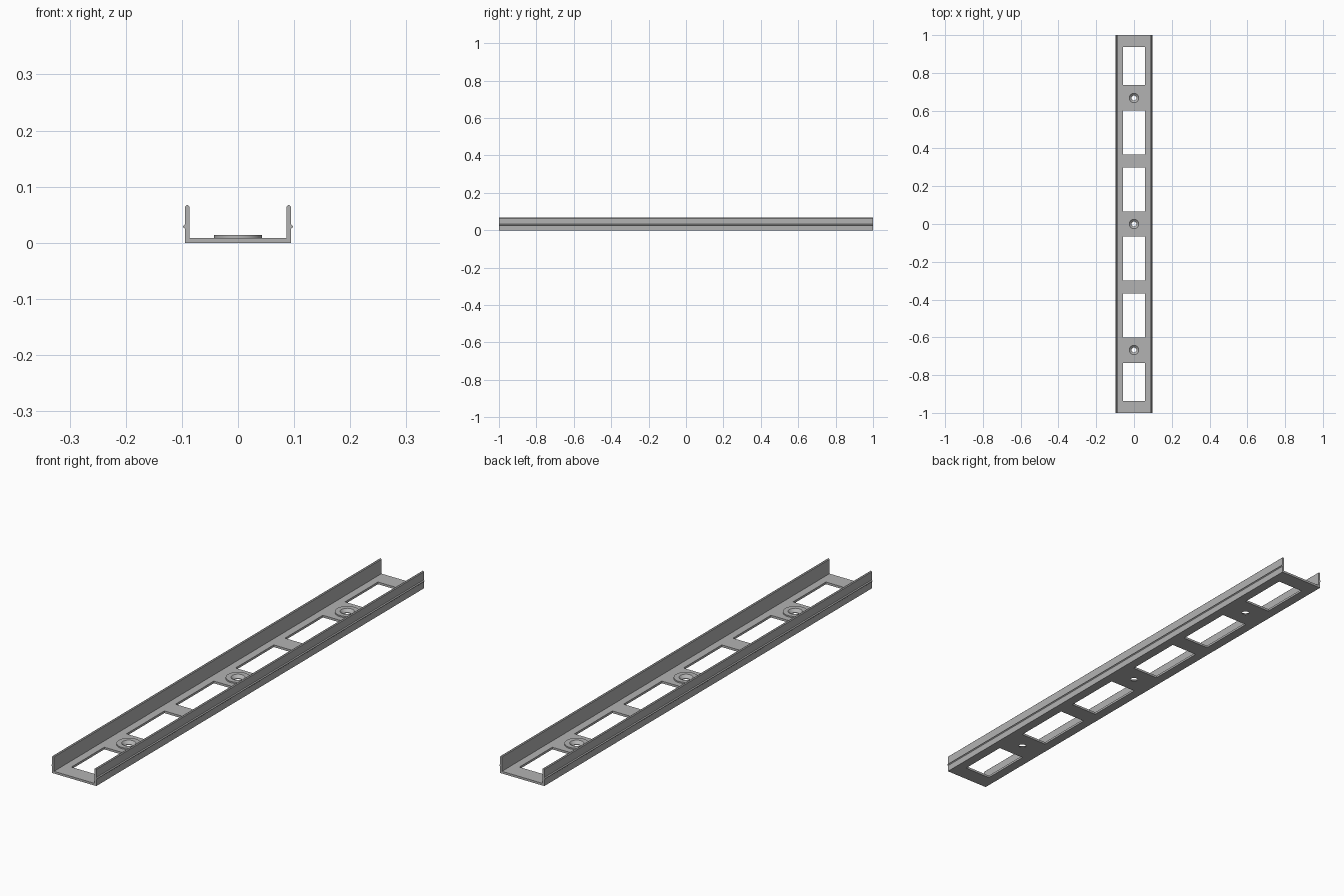
import bpy
import bmesh
from math import radians
from mathutils import Matrix

if "Cube" in bpy.data.objects:
    bpy.data.objects.remove(bpy.data.objects["Cube"], do_unlink=True)

HALF_W, WALL, FLOOR, HEIGHT = 0.0945, 0.008, 0.0085, 0.067
BOSS_TOP = 0.0135

grey = bpy.data.materials.new("light_grey")
grey.use_nodes = True
colour = (0.45, 0.45, 0.45, 1)
grey.diffuse_color = colour
grey.node_tree.nodes["Principled BSDF"].inputs["Base Color"].default_value = colour


def make_object(name, bm):
    bmesh.ops.recalc_face_normals(bm, faces=bm.faces)
    mesh = bpy.data.meshes.new(name)
    bm.to_mesh(mesh)
    bm.free()
    mesh.materials.append(grey)
    obj = bpy.data.objects.new(name, mesh)
    bpy.context.collection.objects.link(obj)
    return obj


def box(bm, x, y0, y1, z0, z1):
    size = Matrix.Diagonal((2 * x, y1 - y0, z1 - z0, 1))
    place = Matrix.Translation((0, (y0 + y1) / 2, (z0 + z1) / 2))
    bmesh.ops.create_cube(bm, size=1, matrix=place @ size)


def cone(bm, y, z0, z1, r0, r1):
    bmesh.ops.create_cone(bm, cap_ends=True, segments=40, radius1=r0, radius2=r1,
                          depth=z1 - z0, matrix=Matrix.Translation((0, y, (z0 + z1) / 2)))


def boolean(obj, tool, operation):
    mod = obj.modifiers.new(tool.name, 'BOOLEAN')
    mod.operation, mod.solver, mod.object = operation, 'EXACT', tool
    tool.hide_render = True
    tool.hide_viewport = False
    bpy.context.view_layer.objects.active = obj
    bpy.ops.object.modifier_apply(modifier=mod.name)
    bpy.data.objects.remove(tool, do_unlink=True)


# Channel section: floor, snap ridge, rounded lip, inner wall (right half, mirrored)
inner = HALF_W - WALL
half = [(HALF_W, 0), (HALF_W, 0.025), (0.098, 0.028), (0.098, 0.030), (HALF_W, 0.033),
        (HALF_W, HEIGHT - 0.003), (HALF_W - 0.003, HEIGHT),
        (inner + 0.003, HEIGHT), (inner, HEIGHT - 0.003), (inner, FLOOR)]
section = half + [(-x, z) for x, z in reversed(half)]
bm = bmesh.new()
face = bm.faces.new([bm.verts.new((x, -1, z)) for x, z in section])
out = bmesh.ops.extrude_face_region(bm, geom=[face])
bmesh.ops.translate(bm, vec=(0, 2, 0),
                    verts=[v for v in out["geom"] if isinstance(v, bmesh.types.BMVert)])
channel = make_object("channel", bm)

# Raised screw bosses on the floor
screw_spots = (-0.667, 0, 0.667)
bm = bmesh.new()
for y in screw_spots:
    cone(bm, y, 0.004, BOSS_TOP, 0.043, 0.043)
boolean(channel, make_object("screw_bosses", bm), 'UNION')

# Rectangular windows
bm = bmesh.new()
for y0, y1 in ((0.066, 0.30), (0.368, 0.60), (0.735, 0.936)):
    box(bm, 0.057, y0, y1, -0.02, 0.03)
    box(bm, 0.057, -y1, -y0, -0.02, 0.03)
boolean(channel, make_object("window_cutter", bm), 'DIFFERENCE')

# Countersunk screw holes
bm = bmesh.new()
for y in screw_spots:
    cone(bm, y, -0.02, 0.03, 0.013, 0.013)
boolean(channel, make_object("hole_cutter", bm), 'DIFFERENCE')
bm = bmesh.new()
for y in screw_spots:
    cone(bm, y, 0.002, BOSS_TOP + 0.001, 0.012, 0.026)
boolean(channel, make_object("countersink_cutter", bm), 'DIFFERENCE')

bpy.ops.object.select_all(action='DESELECT')
channel.select_set(True)
bpy.context.view_layer.objects.active = channel
bpy.ops.object.shade_smooth_by_angle(angle=radians(30))
